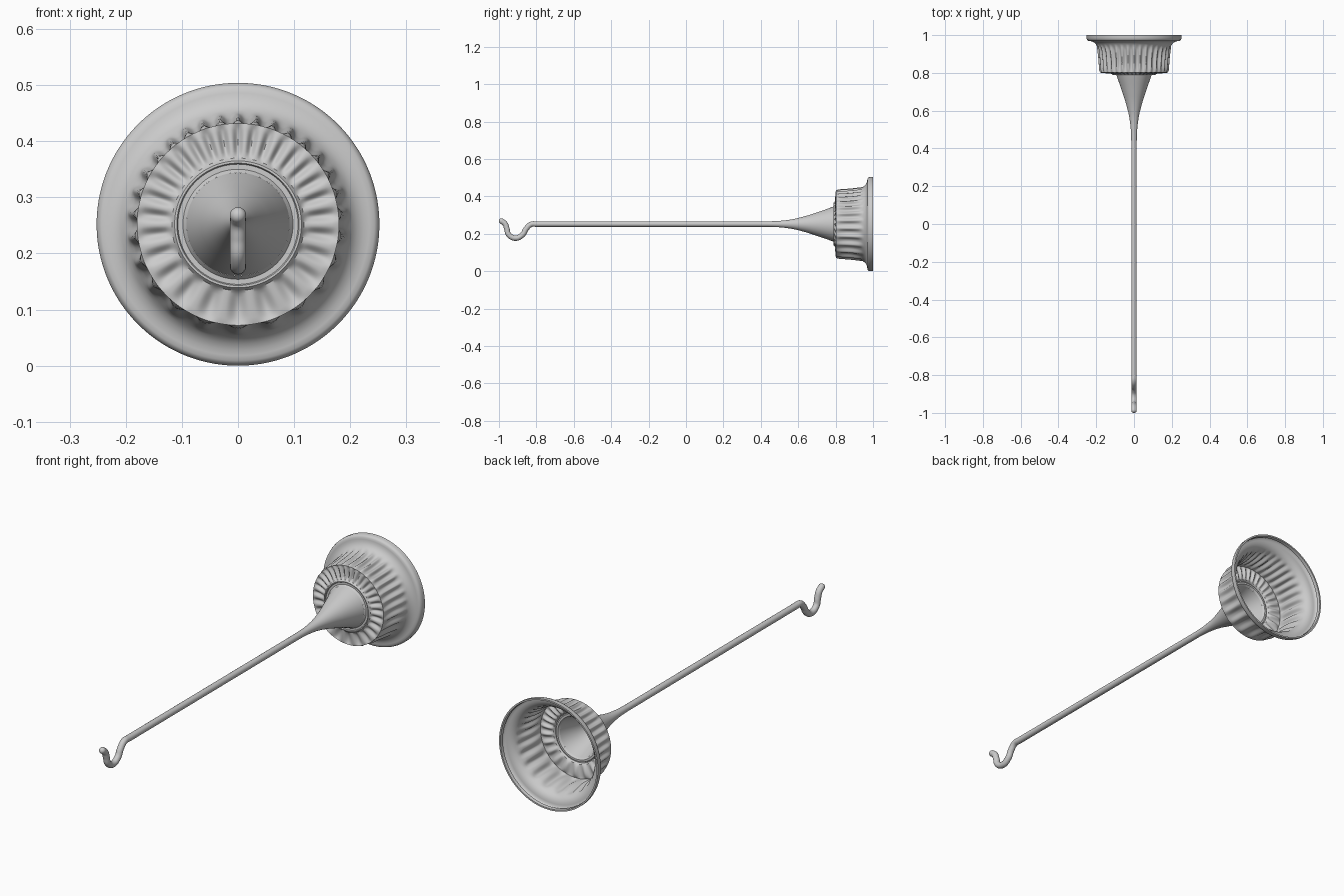
import bpy, bmesh, math
from math import sin, cos, pi

if "Cube" in bpy.data.objects:
    bpy.data.objects.remove(bpy.data.objects["Cube"])

CZ = 0.252          # height of the long axis
FLUTES, SKEW = 28, 0.33   # flutes crowd together toward the top


def smooth(obj, angle):
    bpy.ops.object.select_all(action='DESELECT')
    obj.select_set(True)
    bpy.context.view_layer.objects.active = obj
    bpy.ops.object.shade_smooth_by_angle(angle=math.radians(angle))


def revolve(name, profile, segs):
    """Spin (y, radius, radial flute, axial flute) rows around the y axis."""
    bm = bmesh.new()
    rings = []
    for y, r, fr, fa in profile:
        ring = []
        for i in range(segs):
            t = 2 * pi * i / segs            # 0 = straight up
            w = (0.5 + 0.5 * cos(FLUTES * (t + SKEW * sin(t)))) ** 1.3
            rr = r + fr * w
            ring.append(bm.verts.new((rr * sin(t), y + fa * w, CZ + rr * cos(t))))
        rings.append(ring)
    for a, b in zip(rings, rings[1:]):
        for i in range(segs):
            j = (i + 1) % segs
            bm.faces.new((a[i], a[j], b[j], b[i]))
    bmesh.ops.recalc_face_normals(bm, faces=bm.faces)
    me = bpy.data.meshes.new(name)
    bm.to_mesh(me)
    bm.free()
    obj = bpy.data.objects.new(name, me)
    bpy.context.collection.objects.link(obj)
    smooth(obj, 40)
    return obj


# Fluted cup: rolled lip, flange, fluted wall, scalloped front face, inner ring
cup = [(0.985, 0.243, 0, 0), (1.0, 0.245, 0, 0), (1.0, 0.252, 0, 0), (0.984, 0.252, 0, 0),
       (0.975, 0.249, 0, 0), (0.970, 0.243, 0, 0), (0.969, 0.234, 0, 0),
       (0.967, 0.224, 0, 0), (0.962, 0.213, 0, 0), (0.954, 0.204, 0, 0),
       (0.945, 0.198, 0, 0)]
for k in range(1, 13):                       # side wall
    f = k / 12
    cup.append((0.945 - 0.143 * f, 0.196 - 0.001 - 0.015 * f ** 0.7 - 0.008 * sin(pi * f),
                0.012 * sin(pi * f) ** 0.5 if f < 1 else 0, 0))
for k in range(1, 11):                       # front face
    f = k / 10
    cup.append((0.801 - 0.006 * f, 0.180 - 0.062 * f, 0,
                0.010 * sin(pi * f) ** 0.6 if f < 1 else 0))
cup += [(0.792, 0.116, 0, 0), (0.788, 0.113, 0, 0), (0.788, 0.109, 0, 0),
        (0.793, 0.107, 0, 0), (0.793, 0.098, 0, 0), (0.785, 0.092, 0, 0)]
revolve("fluted_cup", cup, 448)

# Flared hollow neck joining the cup to the rod
neck = [(0.785, 0.092), (0.77, 0.087), (0.74, 0.076), (0.71, 0.066), (0.68, 0.056),
        (0.65, 0.046), (0.62, 0.038), (0.59, 0.030), (0.56, 0.024), (0.53, 0.020),
        (0.50, 0.017), (0.47, 0.0155), (0.44, 0.0145)]
revolve("flared_neck", [(y, r, 0, 0) for y, r in neck], 64)

# Rod with S-shaped hook
path = [(0.53, CZ), (0.0, CZ), (-0.80, CZ), (-0.83, 0.250), (-0.855, 0.226), (-0.874, 0.195),
        (-0.911, 0.177), (-0.948, 0.196), (-0.958, 0.228), (-0.968, 0.254),
        (-0.986, 0.268)]
cu = bpy.data.curves.new("hook_rod", 'CURVE')
cu.dimensions = '3D'
cu.bevel_depth = 0.0145
cu.bevel_resolution = 6
cu.resolution_u = 8
cu.use_fill_caps = True
sp = cu.splines.new('BEZIER')
sp.bezier_points.add(len(path) - 1)
for bp, (y, z) in zip(sp.bezier_points, path):
    bp.co = (0, y, z)
    bp.handle_left_type = bp.handle_right_type = 'AUTO'
for i in (1, 2):                             # keep the long shaft straight
    bp = sp.bezier_points[i]
    bp.handle_left_type = bp.handle_right_type = 'FREE'
    bp.handle_left = (0, bp.co.y + 0.012, CZ)
    bp.handle_right = (0, bp.co.y - 0.012, CZ)
rod = bpy.data.objects.new("hook_rod", cu)
bpy.context.collection.objects.link(rod)
bpy.context.view_layer.objects.active = rod
rod.select_set(True)
bpy.ops.object.select_all(action='DESELECT')
rod.select_set(True)
bpy.ops.object.convert(target='MESH')
smooth(bpy.context.view_layer.objects.active, 40)

# Rounded hook tip
bpy.ops.mesh.primitive_uv_sphere_add(segments=24, ring_count=12, radius=0.0145,
                                     location=(0, -0.986, 0.268))
tip = bpy.context.object
tip.name = "hook_tip"
smooth(tip, 60)
